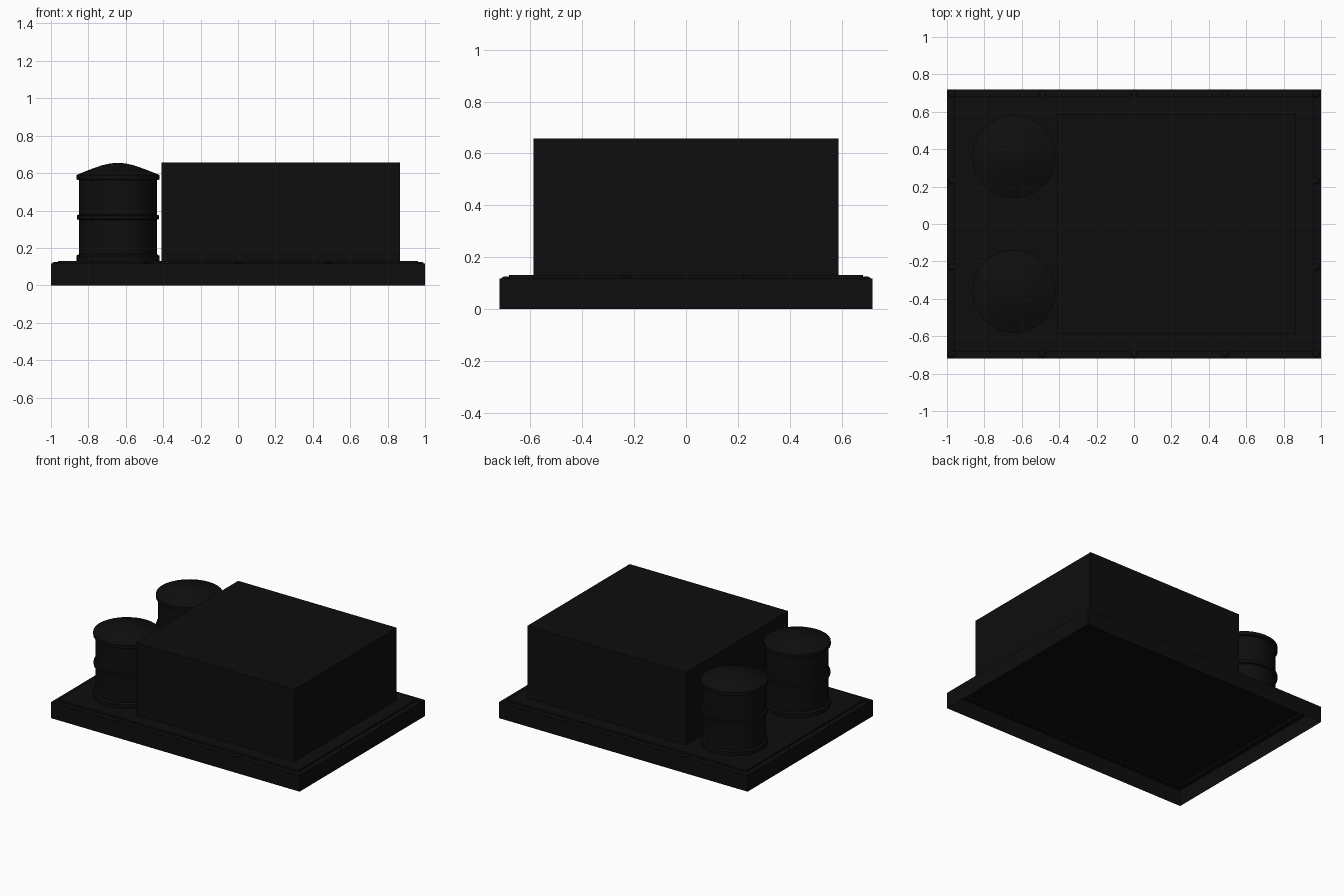
import bpy, bmesh, math

if "Cube" in bpy.data.objects:
    bpy.data.objects.remove(bpy.data.objects["Cube"])


def material(name, value):
    m = bpy.data.materials.new(name)
    m.diffuse_color = (value, value, value, 1)
    m.use_nodes = True
    m.node_tree.nodes["Principled BSDF"].inputs["Base Color"].default_value = m.diffuse_color
    return m


BLACK = material("near_black", 0.0043)


def finish(bm, name, smooth=False):
    me = bpy.data.meshes.new(name)
    bm.to_mesh(me)
    bm.free()
    me.materials.append(BLACK)
    ob = bpy.data.objects.new(name, me)
    bpy.context.collection.objects.link(ob)
    if smooth:
        bpy.ops.object.select_all(action='DESELECT')
        ob.select_set(True)
        bpy.context.view_layer.objects.active = ob
        bpy.ops.object.shade_smooth_by_angle(angle=math.radians(35))
    return ob


def box(x0, x1, y0, y1, z0, z1):
    bm = bmesh.new()
    bmesh.ops.create_cube(bm, size=1)
    for v in bm.verts:
        v.co = (x1 if v.co.x > 0 else x0, y1 if v.co.y > 0 else y0,
                z1 if v.co.z > 0 else z0)
    bm.normal_update()
    return bm


def lathe(name, profile, x, y, segments):
    """Spin (radius, height) points; zero radius makes a pole."""
    bm = bmesh.new()
    verts = [bm.verts.new((x + r, y, z)) for r, z in profile]
    edges = [bm.edges.new(p) for p in zip(verts, verts[1:])]
    bmesh.ops.spin(bm, geom=verts + edges, cent=(x, y, 0), axis=(0, 0, 1),
                   angle=2 * math.pi, steps=segments)
    bmesh.ops.remove_doubles(bm, verts=bm.verts, dist=1e-4)
    bmesh.ops.recalc_face_normals(bm, faces=bm.faces)
    return finish(bm, name, True)


# Base: shell open underneath, with a raised deck inside a bolted ledge
bm = box(-1, 1, -0.72, 0.72, 0, 0.117)
bottom = [f for f in bm.faces if f.normal.z < -0.9]
bmesh.ops.delete(bm, geom=bottom, context='FACES_ONLY')
top = [f for f in bm.faces if f.normal.z > 0.9]
bmesh.ops.inset_region(bm, faces=top, thickness=0.052)
res = bmesh.ops.extrude_face_region(bm, geom=top)
bmesh.ops.translate(bm, vec=(0, 0, 0.014),
                    verts=[v for v in res["geom"] if isinstance(v, bmesh.types.BMVert)])
bmesh.ops.delete(bm, geom=top, context='FACES_ONLY')
finish(bm, "base_tray")

# Large block
finish(box(-0.41, 0.865, -0.588, 0.588, 0.131, 0.657), "main_block")

# Barrels: hoops at the foot and middle, overhanging domed lid
barrel = [(0, 0.131), (0.222, 0.131), (0.222, 0.158), (0.208, 0.167),
          (0.208, 0.350), (0.220, 0.354), (0.220, 0.374), (0.208, 0.378),
          (0.208, 0.562), (0.222, 0.566), (0.222, 0.590), (0.150, 0.619),
          (0.085, 0.642), (0.040, 0.652), (0, 0.655)]
for side, y in (("back", 0.36), ("front", -0.36)):
    lathe("barrel_" + side, barrel, -0.642, y, 32)

# Domed bolts around the ledge
bolt = [(0.020, 0.116), (0.017, 0.121), (0.010, 0.125), (0, 0.126)]
spots = [(x, y) for x in (-0.974, -0.487, 0, 0.487, 0.974) for y in (-0.694, 0.694)]
spots += [(x, y) for x in (-0.974, 0.974) for y in (-0.231, 0.231)]
for i, (x, y) in enumerate(spots):
    lathe("ledge_bolt_%d" % i, bolt, x, y, 10)
